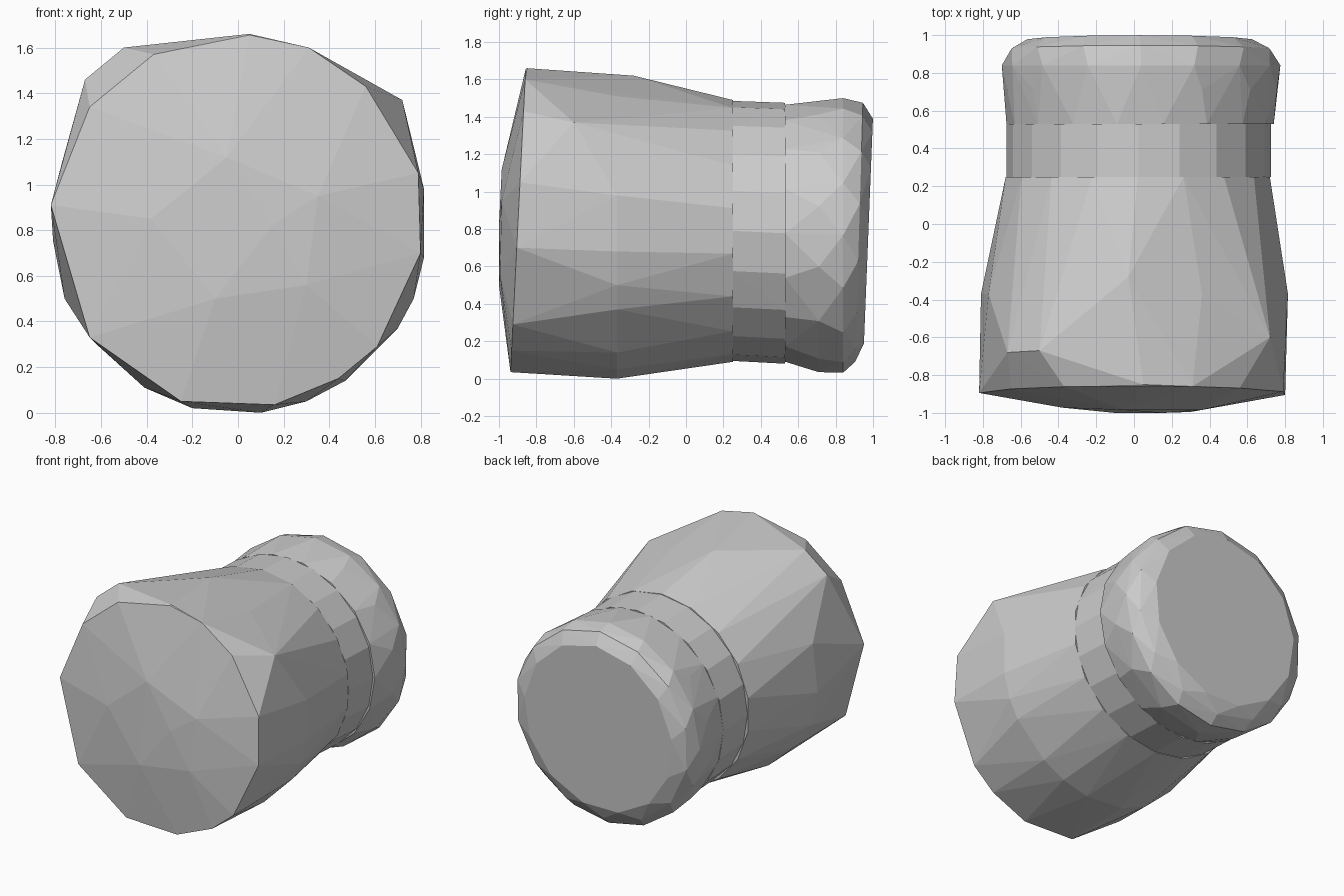
import bpy, bmesh
from math import sin, cos, tau

if "Cube" in bpy.data.objects:
    bpy.data.objects.remove(bpy.data.objects["Cube"])


def ring(y, x0, x1, z0, z1, n, phase=0.0, tilt=0.0):
    """Oval ring of points around the y axis, leaning by tilt per unit of height."""
    cx, cz, rx, rz = (x0 + x1) / 2, (z0 + z1) / 2, (x1 - x0) / 2, (z1 - z0) / 2
    pts = []
    for i in range(n):
        a = tau * (i + phase) / n
        pts.append((cx + rx * cos(a), y + tilt * rz * sin(a), cz + rz * sin(a)))
    return pts


def hull(name, pts):
    """Faceted solid wrapped around the points."""
    bm = bmesh.new()
    for p in pts:
        bm.verts.new(p)
    res = bmesh.ops.convex_hull(bm, input=bm.verts)
    junk = [v for v in set(res["geom_interior"] + res["geom_unused"])
            if isinstance(v, bmesh.types.BMVert)]
    bmesh.ops.delete(bm, geom=junk, context='VERTS')
    bmesh.ops.recalc_face_normals(bm, faces=bm.faces)
    me = bpy.data.meshes.new(name)
    bm.to_mesh(me)
    bm.free()
    ob = bpy.data.objects.new(name, me)
    bpy.context.collection.objects.link(ob)
    return ob


# Body: irregular front rim, gently domed front, widest part, narrow neck
rim = [(-.37, 1.57), (.05, 1.655), (.31, 1.60), (.56, 1.43), (.79, 1.05),
       (.80, .70), (.61, .29), (.44, .15), (.16, .035), (-.25, .05),
       (-.65, .33), (-.82, .91), (-.65, 1.34)]
body = [(x, -.94 + .05 * z, z) for x, z in rim]
body += [(.05, -.85, 1.66), (-.5, -.67, 1.6), (-.67, -.68, 1.46), (.72, -.6, 1.37)]
body += [(-.38, -.972, .85), (-.05, -.985, 1.12), (.35, -.985, .95),
         (.3, -.995, .56), (-.1, -1.0, .5), (.15, -1.0, .82)]
widest = [(.1, .0), (-.2, .02), (-.41, .11), (-.62, .30), (-.76, .5), (-.81, .75),
          (-.77, 1.1), (.3, .05), (.47, .14), (.7, .37), (.77, .5), (.815, .68),
          (.815, .98), (.36, 1.51)]
body += [(x, -.37, z) for x, z in widest]
body += [(-.03, -.28, 1.62)]
body += ring(.25, -.69, .73, .09, 1.49, 18, .5)
hull("body", body)

# Neck band
hull("neck_band", ring(.25, -.675, .725, .095, 1.485, 20) +
     ring(.53, -.675, .725, .08, 1.475, 20))

# Rounded cap with a slightly leaning flat end
cap = ring(.53, -.675, .74, .08, 1.475, 18)
cap += ring(.71, -.69, .775, .035, 1.485, 14, .5)
cap += ring(.84, -.70, .775, .032, 1.50, 16)
cap += ring(.925, -.665, .735, .09, 1.475, 14, .5, .03)
cap += ring(.975, -.57, .63, .17, 1.39, 13, .25, .04)
hull("cap", cap)
